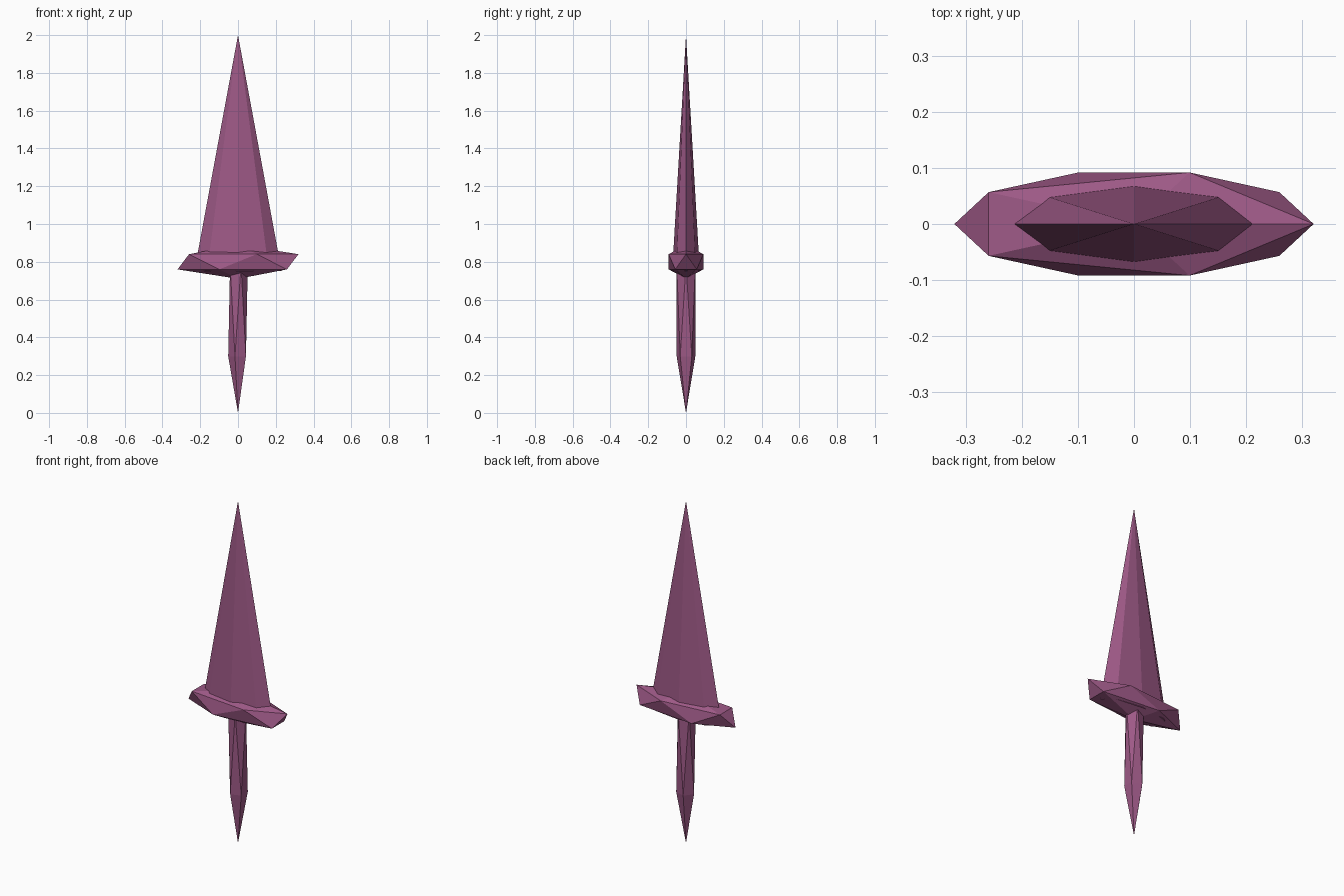
import bpy

if "Cube" in bpy.data.objects:
    bpy.data.objects.remove(bpy.data.objects["Cube"])

# One flat colour for the whole dagger
plum = bpy.data.materials.new("plum")
plum.diffuse_color = (0.34, 0.10, 0.24, 1.0)
plum.use_nodes = True
plum.node_tree.nodes["Principled BSDF"].inputs["Base Color"].default_value = plum.diffuse_color


def finish(name, scale):
    ob = bpy.context.object
    ob.name = ob.data.name = name
    ob.scale = scale
    bpy.ops.object.transform_apply(location=False, rotation=False, scale=True)
    ob.data.materials.append(plum)
    return ob


def faceted_gem(name, z, scale):
    """Stretched twenty-sided solid, flat shaded."""
    bpy.ops.mesh.primitive_ico_sphere_add(subdivisions=1, radius=1, location=(0, 0, z))
    return finish(name, scale)


# Blade: flattened eight-sided cone whose base sinks through the guard
base, tip = 0.75, 2.0
bpy.ops.mesh.primitive_cone_add(vertices=8, radius1=1, radius2=0, depth=tip - base,
                                location=(0, 0, (base + tip) / 2))
finish("blade", (0.231, 0.073, 1))

# Cross guard: wide, flat gem
faceted_gem("guard", 0.80, (0.358, 0.108, 0.09))

# Handle: long, thin gem with its upper end inside the blade
faceted_gem("handle", 0.542, (0.058, 0.058, 0.542))
